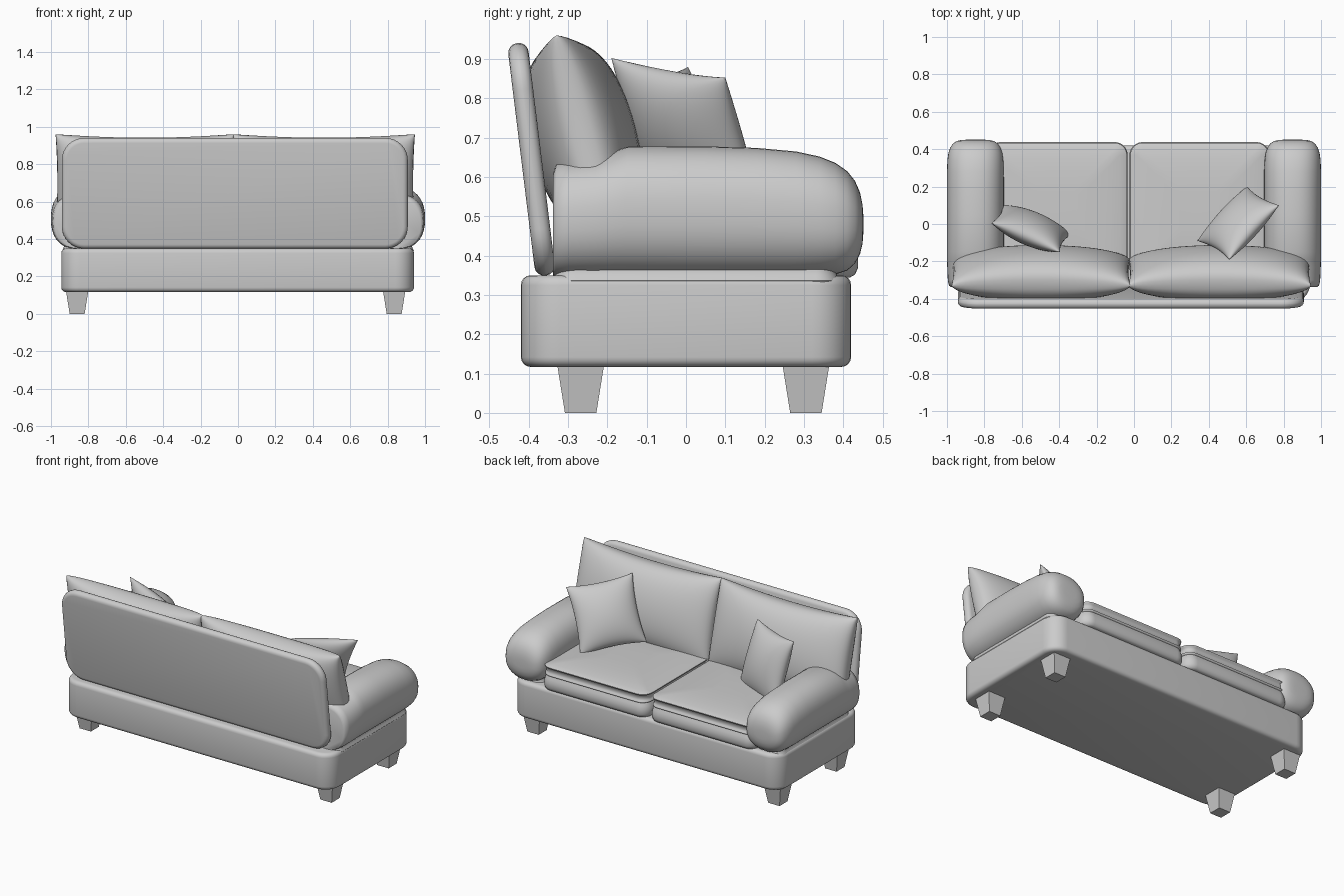
import bpy, bmesh, math
from mathutils import Vector, Matrix

if "Cube" in bpy.data.objects:
    bpy.data.objects.remove(bpy.data.objects["Cube"])


def finish(bm, name, matrix=Matrix(), angle=50, smooth=True):
    bmesh.ops.recalc_face_normals(bm, faces=bm.faces)
    mesh = bpy.data.meshes.new(name)
    bm.to_mesh(mesh)
    bm.free()
    obj = bpy.data.objects.new(name, mesh)
    obj.matrix_world = matrix
    bpy.context.collection.objects.link(obj)
    if smooth:
        bpy.ops.object.select_all(action='DESELECT')
        obj.select_set(True)
        bpy.context.view_layer.objects.active = obj
        bpy.ops.object.shade_smooth_by_angle(angle=math.radians(angle))
    return obj


def loft(name, rings, matrix=Matrix(), **kw):
    """Skin a stack of closed rings and cap both ends."""
    bm = bmesh.new()
    vs = [[bm.verts.new(p) for p in ring] for ring in rings]
    n = len(vs[0])
    for a, b in zip(vs, vs[1:]):
        for i in range(n):
            j = (i + 1) % n
            bm.faces.new((a[i], a[j], b[j], b[i]))
    bm.faces.new(vs[0][::-1])
    bm.faces.new(vs[-1])
    return finish(bm, name, matrix, **kw)


def rounded_rect(hx, hy, r, z, steps=8):
    pts = []
    for k, (sx, sy) in enumerate(((1, 1), (-1, 1), (-1, -1), (1, -1))):
        for i in range(steps + 1):
            a = math.pi / 2 * (k + i / steps)
            pts.append((sx * (hx - r) + r * math.cos(a), sy * (hy - r) + r * math.sin(a), z))
    return pts


def slab(name, hx, hy, r, profile, matrix=Matrix(), **kw):
    """Rounded rectangle stacked along z; profile holds (z, inset) pairs."""
    rings = [rounded_rect(hx - d, hy - d, max(r - d, 0.03), z) for z, d in profile]
    return loft(name, rings, matrix, **kw)


def round_edges(z0, z1, r, n=4):
    """Slab profile with quarter-round bottom and top edges."""
    ts = [math.pi / 2 * i / n for i in range(n + 1)]
    low = [(z0 + r - r * math.cos(t), r - r * math.sin(t)) for t in ts]
    high = [(z1 - r + r * math.sin(t), r - r * math.cos(t)) for t in ts]
    return low + high


def pillow(name, centre, u_half, v_half, thick, pinch_u, pinch_v, n=28, power=0.5):
    """Stuffed pillow with pointed corners, spanned by two half-axis vectors."""
    u_half, v_half, centre = Vector(u_half), Vector(v_half), Vector(centre)
    normal = u_half.cross(v_half).normalized()
    ts = [math.sin(math.pi / 2 * (2 * i / n - 1)) for i in range(n + 1)]
    bm = bmesh.new()
    for side in (1, -1):
        grid = [[bm.verts.new(centre + u_half * u * (1 - pinch_u * (1 - v * v))
                              + v_half * v * (1 - pinch_v * (1 - u * u))
                              + normal * side * thick * max(0, (1 - u * u) * (1 - v * v)) ** power)
                 for v in ts] for u in ts]
        for i in range(n):
            for j in range(n):
                bm.faces.new((grid[i][j], grid[i + 1][j], grid[i + 1][j + 1], grid[i][j + 1]))
    bmesh.ops.remove_doubles(bm, verts=bm.verts, dist=1e-5)
    return finish(bm, name, angle=80)


# Base and tilted back panel
slab("base", 0.943, 0.42, 0.1, round_edges(0.117, 0.35, 0.025), Matrix.Translation((-0.002, 0, 0)))
slab("back_panel", 0.925, 0.298, 0.12, round_edges(-0.026, 0.026, 0.025),
     Matrix.Translation((-0.017, -0.393, 0.645)) @ Matrix.Rotation(math.radians(97), 4, 'X'))

# Tapered legs
for x in (-0.86, 0.835):
    for y in (-0.268, 0.305):
        rings = [[(x + sx * h, y + sy * h, z) for sx, sy in ((1, 1), (-1, 1), (-1, -1), (1, -1))]
                 for h, z in ((0.04, 0), (0.06, 0.125))]
        loft("leg", rings, smooth=False)

# Rolled arms: (y, width scale, top height, bottom height) along the length
arm_path = ((-0.338, 0.84, 0.61, 0.35), (-0.33, 0.93, 0.632, 0.347), (-0.30, 0.97, 0.640, 0.345),
            (-0.23, 0.99, 0.648, 0.345), (-0.19, 1.0, 0.663, 0.345), (-0.15, 1.0, 0.677, 0.345),
            (0.05, 1.0, 0.678, 0.345), (0.18, 1.0, 0.674, 0.345), (0.28, 1.0, 0.665, 0.345),
            (0.34, 0.985, 0.652, 0.348), (0.38, 0.95, 0.636, 0.352), (0.41, 0.88, 0.615, 0.362),
            (0.43, 0.79, 0.59, 0.380), (0.443, 0.66, 0.56, 0.405), (0.449, 0.5, 0.53, 0.43),
            (0.451, 0.3, 0.505, 0.455))
for s in (-1, 1):
    rings = []
    for y, w, top, bottom in arm_path:
        ring = []
        for i in range(40):
            a = 2 * math.pi * i / 40
            c, d = [math.copysign(abs(f) ** 0.86, f) for f in (math.cos(a), math.sin(a))]
            ring.append((s * (0.848 + 0.152 * w * c), y, (top + bottom) / 2 + (top - bottom) / 2 * d))
        rings.append(ring)
    loft("arm", rings, angle=60)
    # Flared foot that blends the arm into the base
    foot = ((0.33, 0.004), (0.337, 0), (0.35, 0.006), (0.37, 0.012), (0.385, 0.008), (0.41, 0.0))
    slab("arm_foot", 0.1, 0.365, 0.06, foot, Matrix.Translation((s * 0.84, 0.025, 0)))

# Seat cushions with two rows of piping and a crowned top
seat = ((0.345, 0.02), (0.352, 0.008), (0.37, 0.0), (0.40, 0.0), (0.42, 0.006), (0.438, 0.014),
        (0.442, 0.006), (0.449, 0.006), (0.453, 0.014), (0.468, 0.013), (0.485, 0.014), (0.489, 0.005),
        (0.496, 0.004), (0.500, 0.012), (0.507, 0.04), (0.515, 0.09), (0.521, 0.16), (0.525, 0.26))
for x in (-0.408, 0.350):
    slab("seat_cushion", 0.374, 0.37, 0.07, seat, Matrix.Translation((x, 0.068, 0)), angle=70)

# Back cushions leaning on the panel
for x, half in ((-0.4975, 0.478), (0.458, 0.488)):
    pillow("back_cushion", (x, -0.262, 0.70), (half, 0, 0), (0, -0.068, 0.26), 0.137, 0.02, 0.09, power=0.38)

# Throw pillows
pillow("throw_pillow", (0.557, 0.005, 0.70), (0.133, 0.145, -0.025), (0.085, -0.05, 0.178), 0.08, 0.08, 0.08)
pillow("throw_pillow", (-0.55, -0.025, 0.672), (0.183, -0.078, -0.006), (-0.03, -0.048, 0.202), 0.08, 0.08, 0.08)
